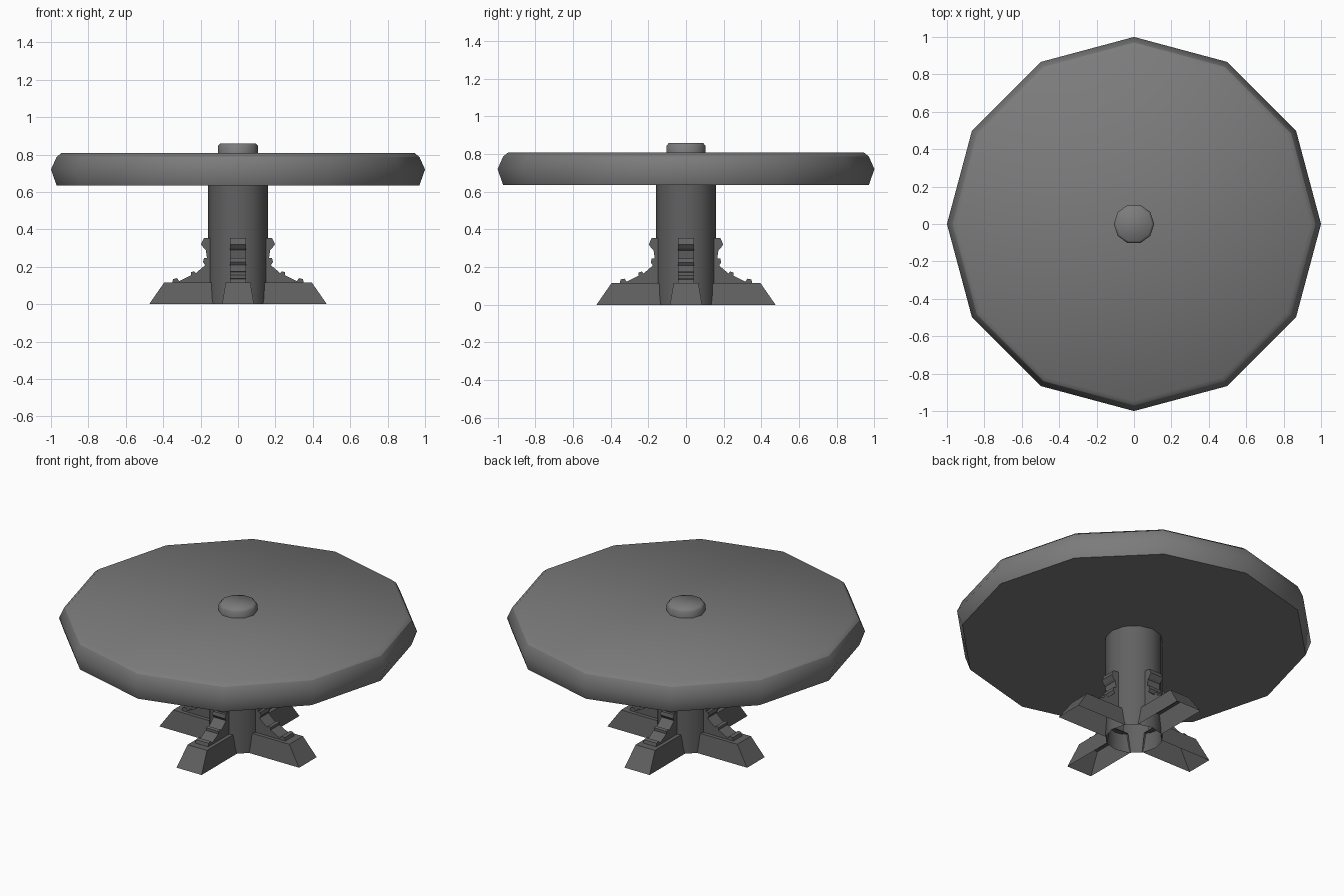
import bpy, bmesh
from math import cos, sin, pi

if "Cube" in bpy.data.objects:
    bpy.data.objects.remove(bpy.data.objects["Cube"])


def material(name, value):
    m = bpy.data.materials.new(name)
    m.diffuse_color = (value, value, value, 1)
    m.use_nodes = True
    m.node_tree.nodes["Principled BSDF"].inputs["Base Color"].default_value = m.diffuse_color
    return m


TOP_GREY = material("top_grey", 0.2)
BASE_GREY = material("base_grey", 0.12)


def make(name, bm, mat, smooth=False):
    me = bpy.data.meshes.new(name)
    bm.to_mesh(me)
    bm.free()
    if smooth:
        me.shade_smooth()
    me.materials.append(mat)
    ob = bpy.data.objects.new(name, me)
    bpy.context.collection.objects.link(ob)
    return ob


def lathe(name, profile, sides, mat, sharp=(), open_bottom=False):
    """Stack of (radius, z) rings; rings listed in sharp keep a hard edge."""
    bm = bmesh.new()
    rings = [[bm.verts.new((r * cos(2 * pi * i / sides), r * sin(2 * pi * i / sides), z))
              for i in range(sides)] for r, z in profile]
    for a, b in zip(rings, rings[1:]):
        for i in range(sides):
            j = (i + 1) % sides
            bm.faces.new((a[i], a[j], b[j], b[i]))
    if not open_bottom:
        bm.faces.new(rings[0][::-1])
    bm.faces.new(rings[-1])
    for k in sharp:
        for i in range(sides):
            e = bm.edges.get((rings[k][i], rings[k][(i + 1) % sides]))
            e.smooth = False
    return make(name, bm, mat, True)


def foot(name):
    """Tapered hollow block running outward along +x, open below and inside."""
    bm = bmesh.new()
    low, high = [[bm.verts.new(p) for p in ((0.13, -y, z), (x, -y, z), (x, y, z), (0.13, y, z))]
                 for z, x, y in ((0, 0.475, 0.085), (0.115, 0.395, 0.066))]
    for i in range(3):
        bm.faces.new((low[i], low[i + 1], high[i + 1], high[i]))
    bm.faces.new(high)
    return make(name, bm, BASE_GREY)


def bracket(name, outline, half):
    """Outline in the xz plane extruded across y."""
    bm = bmesh.new()
    face = bm.faces.new([bm.verts.new((x, -half, z)) for x, z in outline])
    out = bmesh.ops.extrude_face_region(bm, geom=[face])
    bmesh.ops.translate(bm, vec=(0, 2 * half, 0),
                        verts=[v for v in out["geom"] if isinstance(v, bmesh.types.BMVert)])
    bmesh.ops.recalc_face_normals(bm, faces=bm.faces)
    return make(name, bm, BASE_GREY)


# Top, column and centre cap
lathe("table_top", [(0.97, 0.635), (1.0, 0.72), (0.97, 0.787), (0.945, 0.807)], 12,
      TOP_GREY, sharp=(0, 2))
lathe("column", [(0.16, 0.0), (0.16, 0.64)], 12, BASE_GREY, sharp=(1,), open_bottom=True)
lathe("centre_cap", [(0.108, 0.80), (0.108, 0.845), (0.095, 0.859)], 10, TOP_GREY, sharp=(0,))

# Four feet with scrolled brackets
SCROLL = [(0.14, 0.353), (0.182, 0.353), (0.198, 0.32), (0.182, 0.298), (0.172, 0.289),
          (0.166, 0.246), (0.182, 0.246), (0.187, 0.225), (0.176, 0.208), (0.225, 0.166),
          (0.235, 0.176), (0.251, 0.171), (0.251, 0.155), (0.315, 0.123), (0.326, 0.139),
          (0.347, 0.134), (0.353, 0.11), (0.14, 0.11)]
for k, side in enumerate(("right", "back", "left", "front")):
    for ob in (foot(side + "_foot"), bracket(side + "_bracket", SCROLL, 0.043)):
        ob.rotation_euler.z = k * pi / 2
